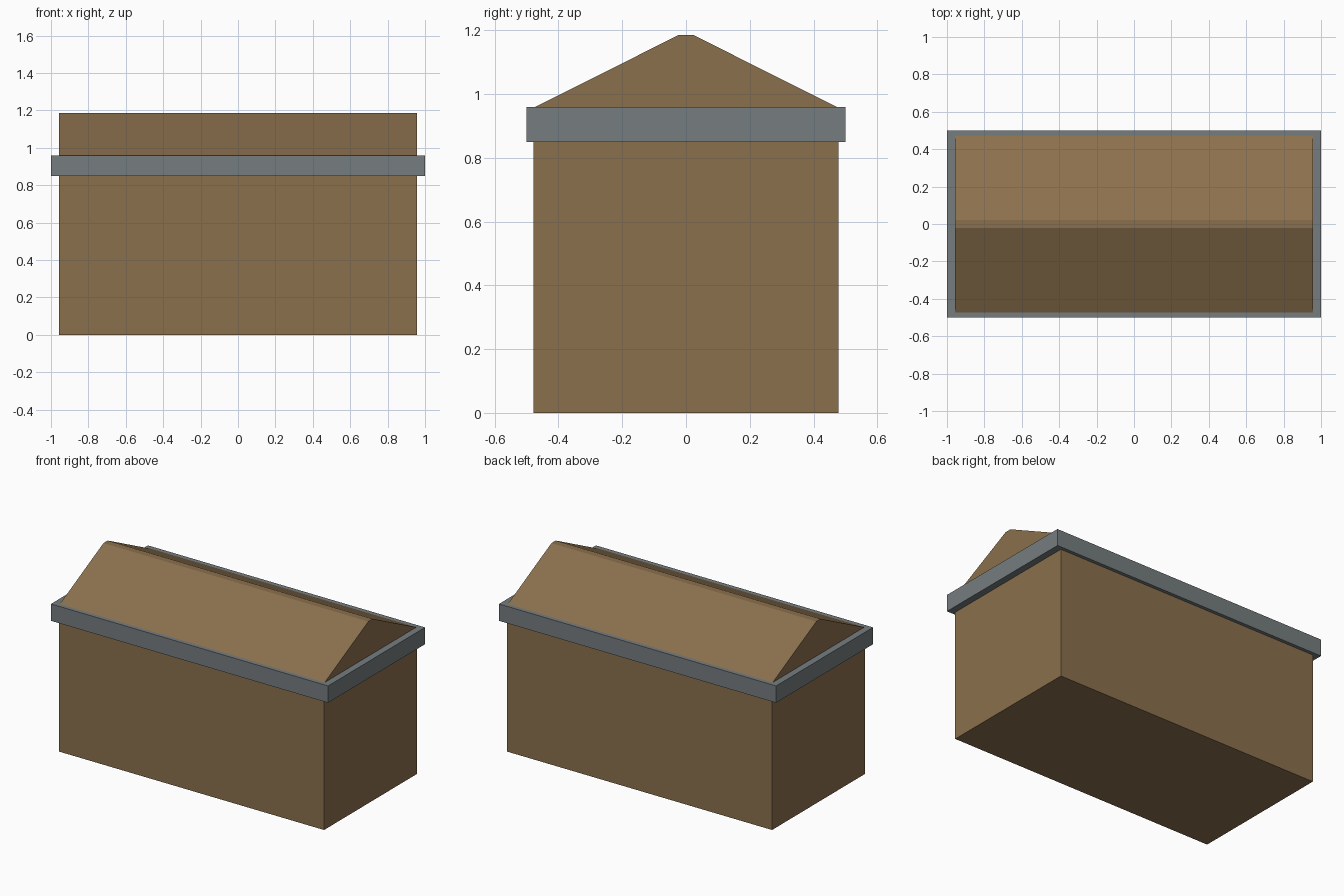
import bpy

if "Cube" in bpy.data.objects:
    bpy.data.objects.remove(bpy.data.objects["Cube"])


def material(name, rgb):
    m = bpy.data.materials.new(name)
    lin = [(c / 255 / 12.92) if c / 255 <= 0.04045 else ((c / 255 + 0.055) / 1.055) ** 2.4 for c in rgb]
    m.diffuse_color = (*lin, 1)
    m.use_nodes = True
    m.node_tree.nodes["Principled BSDF"].inputs["Base Color"].default_value = m.diffuse_color
    return m


def extrude_x(name, profile, half, mat):
    """Extrude a (y, z) profile along x from -half to half."""
    n = len(profile)
    verts = [(x, y, z) for x in (-half, half) for y, z in profile]
    faces = [tuple(reversed(range(n))), tuple(range(n, 2 * n))]
    faces += [(i, (i + 1) % n, n + (i + 1) % n, n + i) for i in range(n)]
    mesh = bpy.data.meshes.new(name)
    mesh.from_pydata(verts, [], faces)
    mesh.materials.append(mat)
    obj = bpy.data.objects.new(name, mesh)
    bpy.context.collection.objects.link(obj)
    return obj


brown = material("brown", (139, 112, 77))
grey = material("slate grey", (118, 125, 127))

# House-shaped body: walls and pitched top with a narrow flat ridge
half_profile = [(0.478, 0), (0.478, 0.957), (0.022, 1.186)]
extrude_x("body", half_profile + [(-y, z) for y, z in reversed(half_profile)], 0.956, brown)

# Protruding band around the eaves
extrude_x("eaves_band", [(0.5, 0.85), (0.5, 0.96), (-0.5, 0.96), (-0.5, 0.85)], 1.0, grey)
